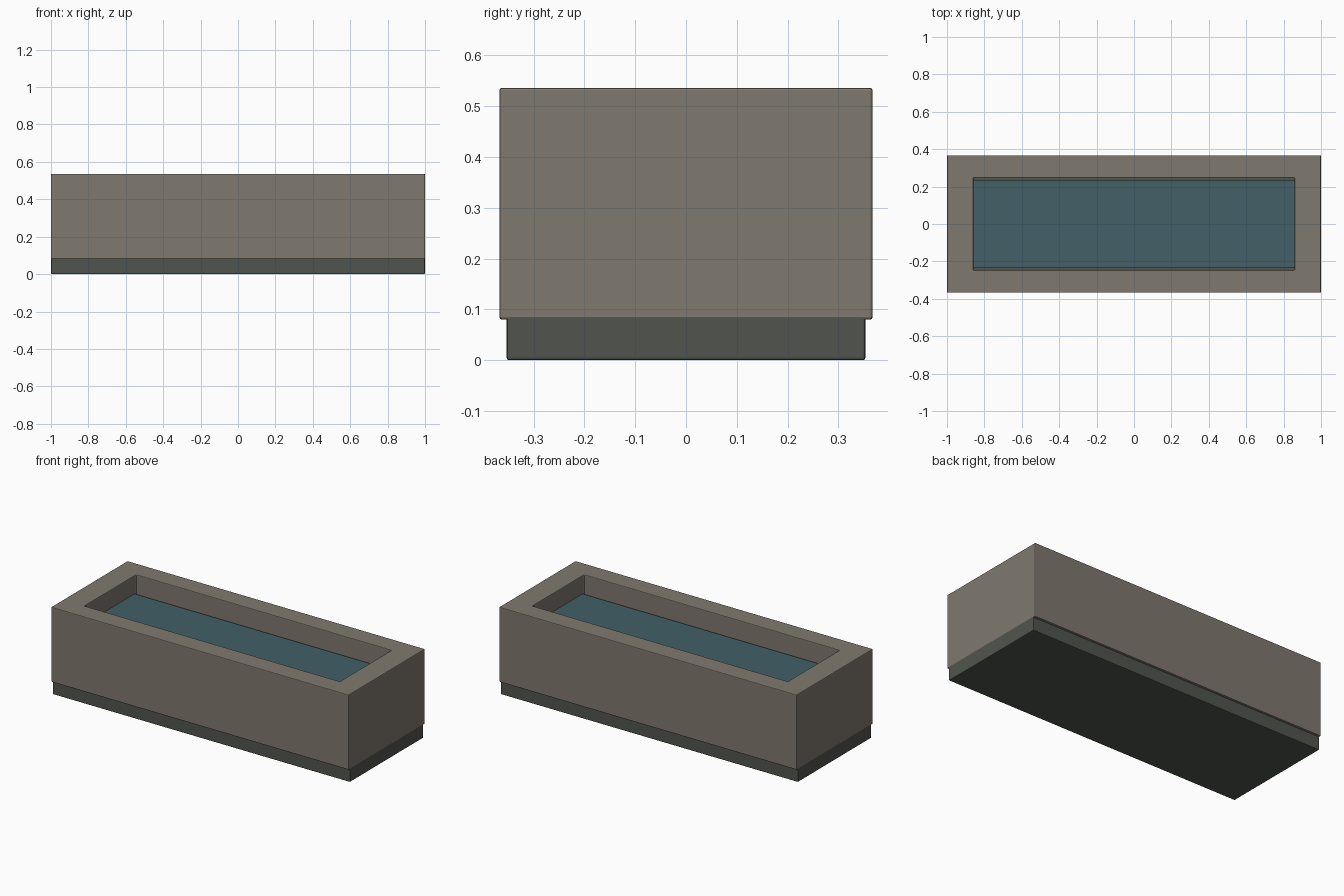
import bpy, bmesh

if "Cube" in bpy.data.objects:
    bpy.data.objects.remove(bpy.data.objects["Cube"])


def material(name, rgb):
    m = bpy.data.materials.new(name)
    m.diffuse_color = (*rgb, 1)
    m.use_nodes = True
    m.node_tree.nodes["Principled BSDF"].inputs["Base Color"].default_value = m.diffuse_color
    return m


def finish(name, bm, mat, bevel):
    bmesh.ops.recalc_face_normals(bm, faces=bm.faces)
    me = bpy.data.meshes.new(name)
    bm.to_mesh(me)
    bm.free()
    me.materials.append(mat)
    ob = bpy.data.objects.new(name, me)
    bpy.context.collection.objects.link(ob)
    if bevel:
        mod = ob.modifiers.new("edge_bevel", 'BEVEL')
        mod.width = bevel
        mod.segments = 2
    return ob


def box(name, hx, hy, z0, z1, mat, bevel=0):
    bm = bmesh.new()
    bmesh.ops.create_cube(bm, size=1)
    for v in bm.verts:
        v.co = (v.co.x * 2 * hx, v.co.y * 2 * hy, z1 if v.co.z > 0 else z0)
    return finish(name, bm, mat, bevel)


def frame(name, outer, inner, z0, z1, mat, bevel=0):
    """Rectangular ring of walls, open at top and bottom."""
    bm = bmesh.new()
    corners = ((-1, -1), (1, -1), (1, 1), (-1, 1))
    loops = [[bm.verts.new((sx * h[0], sy * h[1], z)) for sx, sy in corners]
             for h, z in ((outer, z0), (outer, z1), (inner, z1), (inner, z0))]
    for i in range(4):
        a, b = loops[i], loops[(i + 1) % 4]
        for j in range(4):
            k = (j + 1) % 4
            bm.faces.new((a[j], a[k], b[k], b[j]))
    return finish(name, bm, mat, bevel)


stone = material("warm_stone", (0.212, 0.192, 0.156))
dark = material("dark_stone", (0.083, 0.089, 0.074))
blue = material("water_blue", (0.054, 0.116, 0.137))

# trough walls
frame("trough_walls", (1.0, 0.367), (0.858, 0.248), 0.08, 0.536, stone, 0.005)
# plinth, whose top is also the basin floor
box("base_plinth", 0.9995, 0.353, 0.002, 0.15, dark, 0.005)
# water sheet, with a narrow gap along the long walls
box("water_surface", 0.862, 0.232, 0.405, 0.425, blue)

# stand exactly on the ground
bpy.data.objects["base_plinth"].location.z = -0.002
